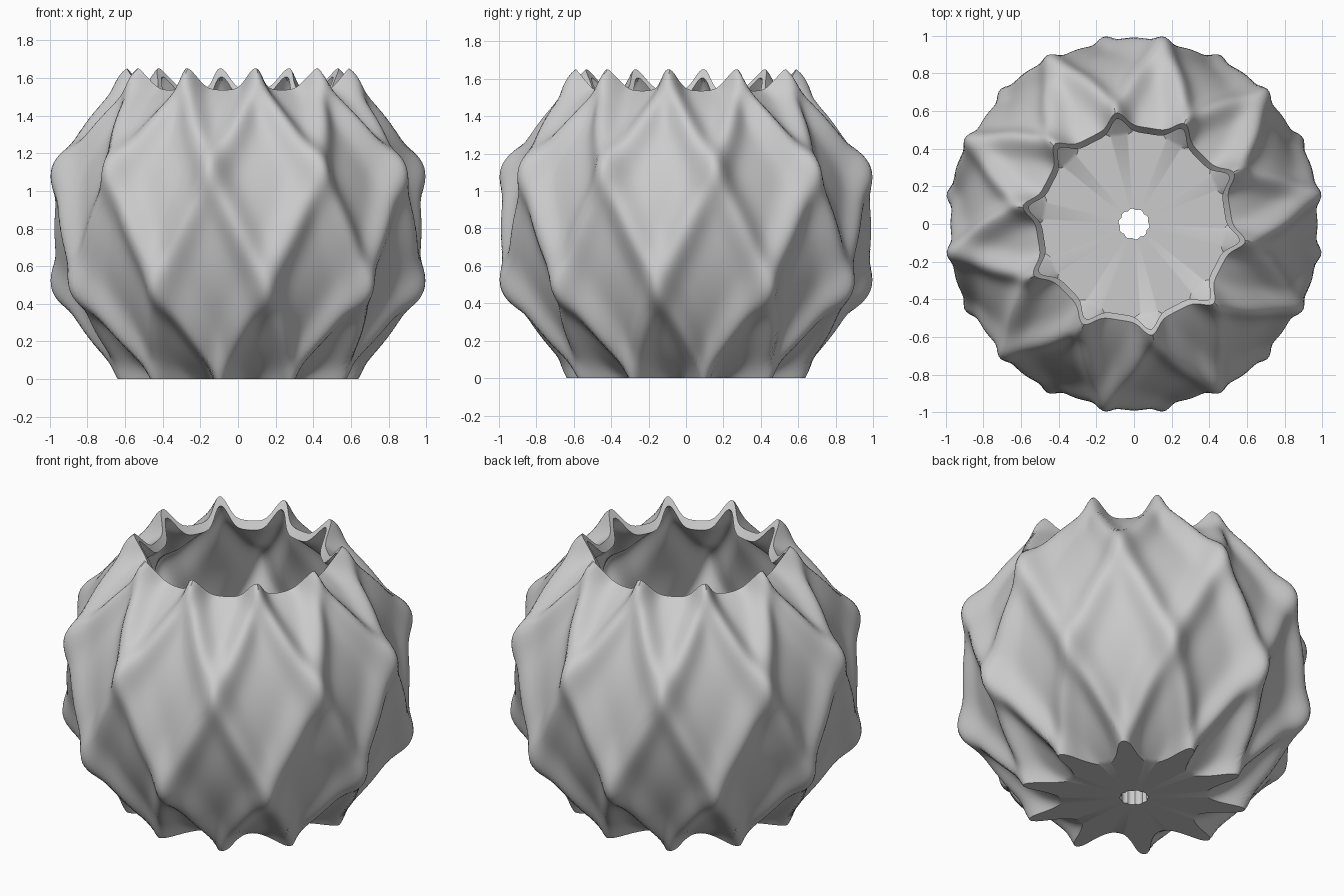
import bpy
import bmesh
from math import sin, cos, exp, radians, pi

cube = bpy.data.objects.get("Cube")
if cube:
    bpy.data.objects.remove(cube, do_unlink=True)

RIBS = 10              # ribs in each of the two crossing families
COLS = 300             # columns around the pot
ROWS = 72              # rows up each wall
CENTRE = 0.8           # height of the widest belt
RIM = radians(55.5)    # elevation of the open rim
TWIST = 18 / 37        # turn of a rib per unit of elevation
WALL = 0.055
FLOOR = 0.1


def rib(angle):
    """Rounded ridge repeating evenly around the pot."""
    return exp(1.9 * (cos(RIBS * angle) - 1))


def surface(azimuth, elevation, inset):
    """Radius and height on the ribbed globe."""
    falling = rib(azimuth + pi / 2 + elevation * TWIST)
    rising = rib(azimuth + radians(72) - elevation * TWIST)
    rho = 0.89 + 0.08 * falling + 0.064 * rising - inset
    return 1.02 * rho * cos(elevation), CENTRE + rho * sin(elevation)


def wall(azimuth, inset, floor):
    """Section of one wall, from the flat floor up to the rim."""
    low, high = radians(-66), radians(-30)
    for _ in range(24):
        mid = (low + high) / 2
        if surface(azimuth, mid, inset)[1] < floor:
            low = mid
        else:
            high = mid
    return [surface(azimuth, high + (RIM - high) * i / ROWS, inset)
            for i in range(ROWS + 1)]


# Closed section for each column: drain hole, outside, rim, inside, drain hole
bm = bmesh.new()
columns = []
for c in range(COLS):
    azimuth = 2 * pi * c / COLS
    hole = 0.074 + 0.008 * abs(cos(RIBS / 2 * (azimuth + radians(81))))
    section = [(hole, 0)] + wall(azimuth, 0, 0)
    section += wall(azimuth, WALL, FLOOR)[::-1] + [(hole, FLOOR)]
    columns.append([bm.verts.new((r * cos(azimuth), r * sin(azimuth), z))
                    for r, z in section])

for c in range(COLS):
    a, b = columns[c], columns[(c + 1) % COLS]
    for i in range(len(a)):
        j = (i + 1) % len(a)
        bm.faces.new((a[i], b[i], b[j], a[j]))
bmesh.ops.recalc_face_normals(bm, faces=bm.faces)

mesh = bpy.data.meshes.new("ribbed_pot")
bm.to_mesh(mesh)
bm.free()
pot = bpy.data.objects.new("ribbed_pot", mesh)
bpy.context.collection.objects.link(pot)

# Plain grey finish
grey = bpy.data.materials.new("plain_grey")
grey.use_nodes = True
colour = (0.6, 0.6, 0.6, 1)
grey.diffuse_color = colour
grey.node_tree.nodes["Principled BSDF"].inputs["Base Color"].default_value = colour
mesh.materials.append(grey)

# Smooth ribs with crisp rim and base edges
bpy.ops.object.select_all(action="DESELECT")
pot.select_set(True)
bpy.context.view_layer.objects.active = pot
bpy.ops.object.shade_smooth_by_angle(angle=radians(35))
